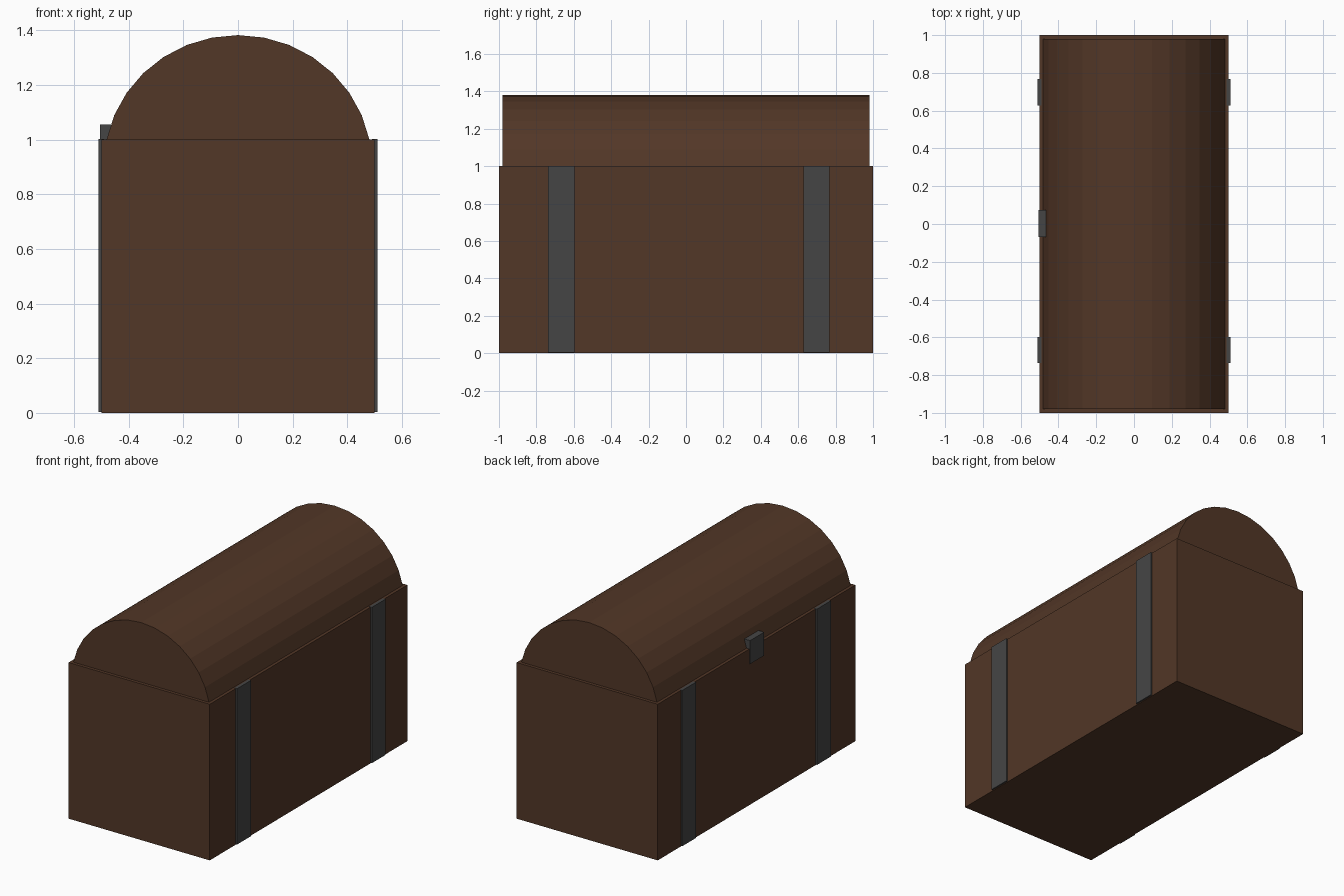
import bpy, bmesh, math

if "Cube" in bpy.data.objects:
    bpy.data.objects.remove(bpy.data.objects["Cube"])


def material(name, color):
    m = bpy.data.materials.new(name)
    m.diffuse_color = (*color, 1)
    m.use_nodes = True
    m.node_tree.nodes["Principled BSDF"].inputs["Base Color"].default_value = m.diffuse_color
    return m


WOOD = material("wood", (0.085, 0.038, 0.02))
IRON = material("iron", (0.06, 0.06, 0.06))


def finish(name, bm, mat):
    bmesh.ops.recalc_face_normals(bm, faces=bm.faces)
    mesh = bpy.data.meshes.new(name)
    bm.to_mesh(mesh)
    bm.free()
    mesh.materials.append(mat)
    obj = bpy.data.objects.new(name, mesh)
    bpy.context.collection.objects.link(obj)
    return obj


def box(name, lo, hi, mat):
    bm = bmesh.new()
    bmesh.ops.create_cube(bm, size=1)
    for v in bm.verts:
        v.co = [(a + b) / 2 + c * (b - a) for a, b, c in zip(lo, hi, v.co)]
    return finish(name, bm, mat)


# chest body
box("chest_body", (-0.5, -1, 0), (0.5, 1, 1), WOOD)

# barrel lid: flat-faceted arc, 32 segments to the full circle, extruded along y
bm = bmesh.new()
step = math.tau / 32
profile = [bm.verts.new((0.49 * math.sin(i * step), -0.98,
                         0.9075 + 0.4745 * math.cos(i * step)))
           for i in range(-7, 8)]
end = bm.faces.new(profile)
ext = bmesh.ops.extrude_face_region(bm, geom=[end], use_keep_orig=True)
moved = [g for g in ext["geom"] if isinstance(g, bmesh.types.BMVert)]
bmesh.ops.translate(bm, verts=moved, vec=(0, 1.96, 0))
finish("barrel_lid", bm, WOOD)

# iron straps on both long sides
for side, x0, x1 in (("left", -0.51, -0.49), ("right", 0.49, 0.51)):
    for end_name, y in (("front", -0.667), ("back", 0.697)):
        box(f"strap_{side}_{end_name}", (x0, y - 0.07, 0.004), (x1, y + 0.07, 1.002), IRON)

# lock plate on the opening side
box("lock", (-0.505, -0.07, 0.905), (-0.465, 0.073, 1.055), IRON)
